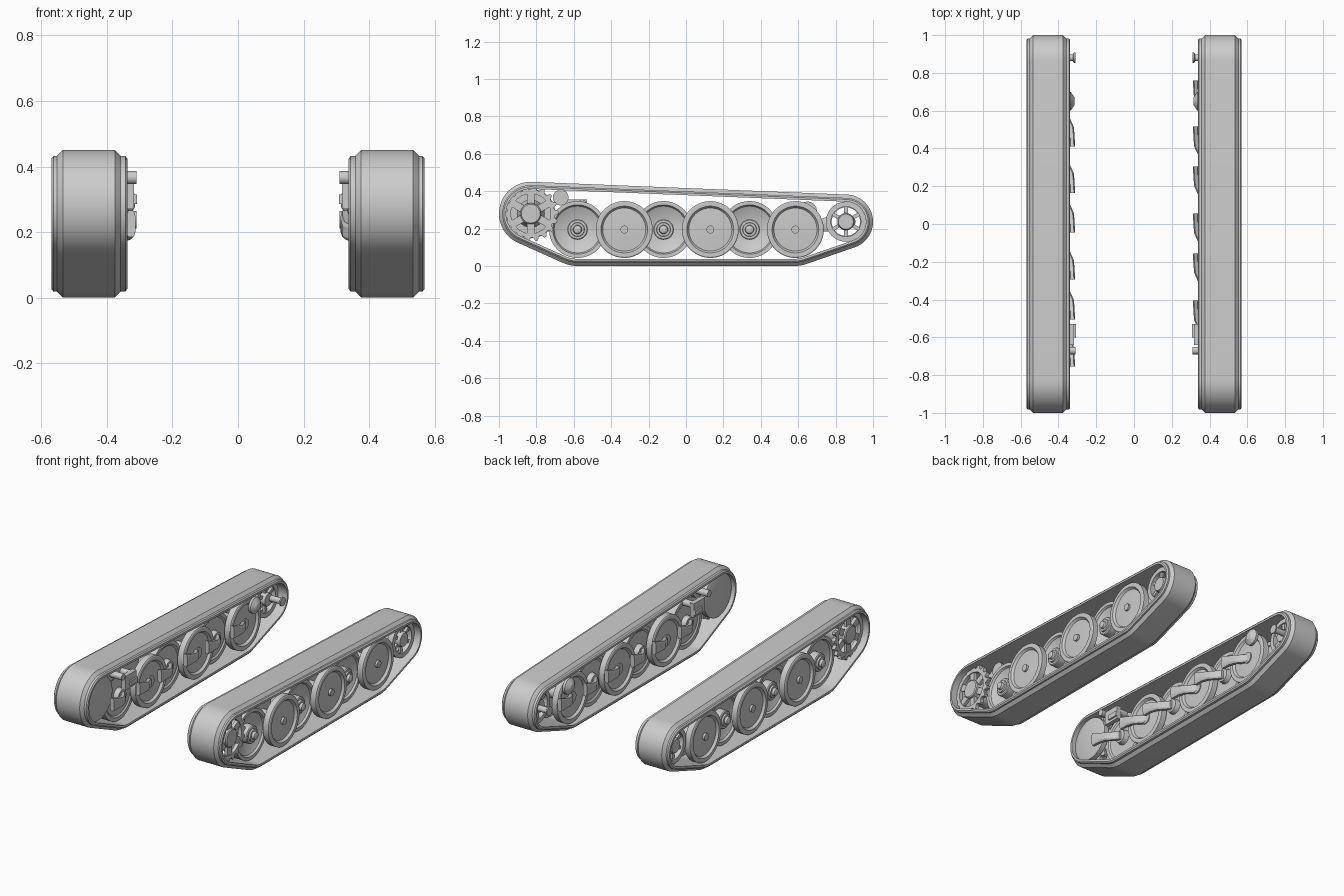
import bpy, bmesh, math
from mathutils import Vector

cube = bpy.data.objects.get("Cube")
if cube:
    bpy.data.objects.remove(cube, do_unlink=True)

grey = bpy.data.materials.new("plain grey")
grey.use_nodes = True
GREY = (0.6, 0.6, 0.6, 1)
grey.diffuse_color = GREY
grey.node_tree.nodes["Principled BSDF"].inputs["Base Color"].default_value = GREY
parts = []


def loft(name, rings, side, cyclic=True):
    """Skin closed loops of (x, y, z); x is mirrored by side."""
    bm = bmesh.new()
    loops = [[bm.verts.new((p[0] * side, p[1], p[2])) for p in r] for r in rings]
    count, n = len(loops), len(loops[0])
    for i in range(count if cyclic else count - 1):
        a, b = loops[i], loops[(i + 1) % count]
        for j in range(n):
            k = (j + 1) % n
            bm.faces.new((a[j], a[k], b[k], b[j]))
    if not cyclic:
        bm.faces.new(loops[0])
        bm.faces.new(loops[-1])
    bmesh.ops.remove_doubles(bm, verts=bm.verts, dist=1e-5)
    bmesh.ops.recalc_face_normals(bm, faces=bm.faces)
    mesh = bpy.data.meshes.new(name)
    bm.to_mesh(mesh)
    bm.free()
    mesh.materials.append(grey)
    ob = bpy.data.objects.new(name, mesh)
    bpy.context.collection.objects.link(ob)
    parts.append(ob)
    return ob


def lathe(name, profile, y, z, side, n=40):
    """Turn a closed (x, radius) profile about the x axis through y, z."""
    rings = []
    for i in range(n):
        a = math.tau * i / n
        rings.append([(x, y + r * math.cos(a), z + r * math.sin(a)) for x, r in profile])
    return loft(name, rings, side)


def rod(name, x0, x1, r, y, z, side, n=20):
    return lathe(name, [(x0, 0), (x0, r), (x1, r), (x1, 0)], y, z, side, n)


def box(name, x0, x1, y0, y1, z0, z1, side):
    ring = lambda x: [(x, y0, z0), (x, y1, z0), (x, y1, z1), (x, y0, z1)]
    return loft(name, [ring(x0), ring(x1)], side, False)


def spokes(name, x0, x1, r0, r1, width, count, y, z, side):
    for i in range(count):
        a = math.tau * (i + 0.5) / count
        d, t = Vector((0, math.cos(a), math.sin(a))), Vector((0, -math.sin(a), math.cos(a)))
        rings = []
        for x in (x0, x1):
            c = Vector((x, y, z))
            rings.append([c + d * r + t * w * width / 2
                          for r, w in ((r0, -1), (r1, -1), (r1, 1), (r0, 1))])
        loft(f"{name}_{i + 1}", rings, side, False)


# Belt path: end drums and the outermost road wheels wrapped by straight runs
DRIVE, IDLER, AXLE_Z = (-0.83, 0.28), (0.855, 0.237), 0.195
CIRCLES = [(*DRIVE, 0.17), (-0.58, AXLE_Z, 0.195), (0.58, AXLE_Z, 0.195), (*IDLER, 0.145)]


def tangent_angle(a, b):
    """Normal angle of the outside run from circle a to b, anticlockwise."""
    dy, dz = b[0] - a[0], b[1] - a[1]
    return math.atan2(dz, dy) - math.acos((a[2] - b[2]) / math.hypot(dy, dz))


def belt_path():
    path, n = [], len(CIRCLES)
    for i, c in enumerate(CIRCLES):
        start = tangent_angle(CIRCLES[i - 1], c)
        end = tangent_angle(c, CIRCLES[(i + 1) % n])
        sweep = (end - start) % math.tau
        steps = max(4, int(sweep / 0.11))
        for k in range(steps + 1):
            path.append((c, start + sweep * k / steps))
    return path


# Belt cross-section: (x, depth below the tread)
SECTION = [(0.338, 0.026), (0.344, 0.018), (0.358, 0.018), (0.376, 0), (0.535, 0),
           (0.553, 0.018), (0.563, 0.018), (0.57, 0.026), (0.57, 0.038), (0.338, 0.038)]


def belt(side):
    loft("track_belt", [[(x, c[0] + (c[2] - t) * math.cos(a), c[1] + (c[2] - t) * math.sin(a))
                         for x, t in SECTION] for c, a in belt_path()], side)


# Dished road wheel disc; face is the direction of its show side
def disc(name, x, face, y, side):
    shape = [(-0.016, 0), (-0.016, 0.12), (-0.022, 0.125), (-0.022, 0.146), (-0.018, 0.152),
             (0.018, 0.152), (0.022, 0.146), (0.022, 0.125), (0.014, 0.12), (0.008, 0.115),
             (0.012, 0.04), (0.012, 0)]
    lathe(name, [(x + face * d, r) for d, r in shape], y, AXLE_Z, side, 48)


def outer_wheel(y, side):
    disc("outer_road_wheel", 0.525, 1, y, side)
    disc("inner_road_wheel", 0.378, -1, y, side)
    rod("wheel_axle", 0.36, 0.53, 0.035, y, AXLE_Z, side)
    rod("wheel_cap", 0.53, 0.55, 0.021, y, AXLE_Z, side)


def middle_wheel(y, side):
    # Wheel pair with a conical face and stepped hub
    lathe("middle_road_wheel", [(0.41, 0), (0.41, 0.12), (0.403, 0.13), (0.403, 0.152),
                                (0.497, 0.152), (0.497, 0.132), (0.485, 0.125),
                                (0.455, 0.06), (0.455, 0)], y, AXLE_Z, side, 48)
    lathe("middle_wheel_hub", [(0.38, 0), (0.38, 0.04), (0.455, 0.055), (0.5, 0.055),
                               (0.505, 0.05), (0.505, 0.038), (0.515, 0.036), (0.515, 0.024),
                               (0.53, 0.021), (0.535, 0.012), (0.535, 0)], y, AXLE_Z, side, 28)


# Swing arm from a wheel hub to its pivot at the hull
ARM = [(-0.01, 0.385, 0.195, 0.02, 0.026), (0.03, 0.355, 0.197, 0.018, 0.026),
       (0.07, 0.336, 0.204, 0.017, 0.026), (0.12, 0.329, 0.215, 0.015, 0.03),
       (0.175, 0.327, 0.225, 0.014, 0.04)]


def arm(y, way, side):
    corners = ((-1, -0.6), (-0.6, -1), (0.6, -1), (1, -0.6), (1, 0.6), (0.6, 1), (-0.6, 1), (-1, 0.6))
    loft("swing_arm", [[(x + u * hx, y + way * dy, z + v * hz) for u, v in corners]
                       for dy, x, z, hx, hz in ARM], side, False)


# Toothed ring of the drive sprocket
def toothed_ring(x0, x1, side, teeth=18):
    y, z = DRIVE
    outer, inner = [], []
    for i in range(teeth * 4):
        a = math.tau * i / (teeth * 4)
        r = 0.148 if i % 4 < 2 else 0.128
        outer.append((r, a))
        inner.append((0.106, a))
    ring = lambda x, pts: [(x, y + r * math.cos(a), z + r * math.sin(a)) for r, a in pts]
    loft("sprocket_ring", [ring(x0, outer), ring(x1, outer), ring(x1, inner), ring(x0, inner)], side)


def sprocket(side):
    y, z = DRIVE
    for x in (0.405, 0.508):
        toothed_ring(x, x + 0.022, side)
    spokes("sprocket_spoke", 0.505, 0.525, 0.045, 0.11, 0.04, 6, y, z, side)
    lathe("sprocket_hub", [(0.4, 0), (0.4, 0.075), (0.47, 0.075), (0.505, 0.056),
                           (0.535, 0.056), (0.54, 0.05), (0.54, 0)], y, z, side)
    lathe("final_drive_plate", [(0.36, 0), (0.36, 0.12), (0.365, 0.132), (0.395, 0.132),
                                (0.395, 0)], y, z, side, 48)


def idler(side):
    y, z = IDLER
    for x in (0.40, 0.49):
        lathe("idler_rim", [(x, 0.08), (x, 0.107), (x + 0.035, 0.107), (x + 0.035, 0.08)],
              y, z, side)
        spokes("idler_spoke", x + 0.008, x + 0.024, 0.035, 0.085, 0.02, 6, y, z, side)
    lathe("idler_drum", [(0.435, 0.076), (0.435, 0.09), (0.49, 0.09), (0.49, 0.076)], y, z, side)
    lathe("idler_hub", [(0.39, 0), (0.39, 0.038), (0.515, 0.046), (0.53, 0.04), (0.53, 0)],
          y, z, side)
    # Crank and axle end on the hull side
    lathe("idler_axle", [(0.31, 0), (0.31, 0.027), (0.318, 0.027), (0.324, 0.018),
                         (0.4, 0.018), (0.4, 0)], y + 0.025, z, side, 20)


def fittings(side):
    # Return roller, shock bracket and bump stops on the hull side
    rod("return_roller", 0.39, 0.47, 0.042, -0.67, 0.366, side, 28)
    rod("roller_axle", 0.31, 0.40, 0.02, -0.67, 0.366, side)
    box("front_bracket", 0.318, 0.345, -0.64, -0.53, 0.27, 0.355, side)
    box("bracket_lug", 0.308, 0.32, -0.6, -0.53, 0.285, 0.315, side)
    rod("bracket_pin", 0.32, 0.40, 0.02, -0.555, 0.335, side)
    lathe("rear_stop", [(0.315, 0), (0.315, 0.02), (0.335, 0.05), (0.35, 0.05), (0.35, 0)],
          0.65, 0.295, side, 16)


for side in (1, -1):
    belt(side)
    sprocket(side)
    idler(side)
    fittings(side)
    for y in (-0.33, 0.13, 0.585):
        outer_wheel(y, side)
        arm(y, side, side)
    for y in (-0.58, -0.12, 0.34):
        middle_wheel(y, side)
        arm(y, side, side)

# Smooth the round parts, keeping hard edges
bpy.ops.object.select_all(action="DESELECT")
for ob in parts:
    ob.select_set(True)
bpy.context.view_layer.objects.active = parts[0]
bpy.ops.object.shade_smooth_by_angle(angle=math.radians(30))
